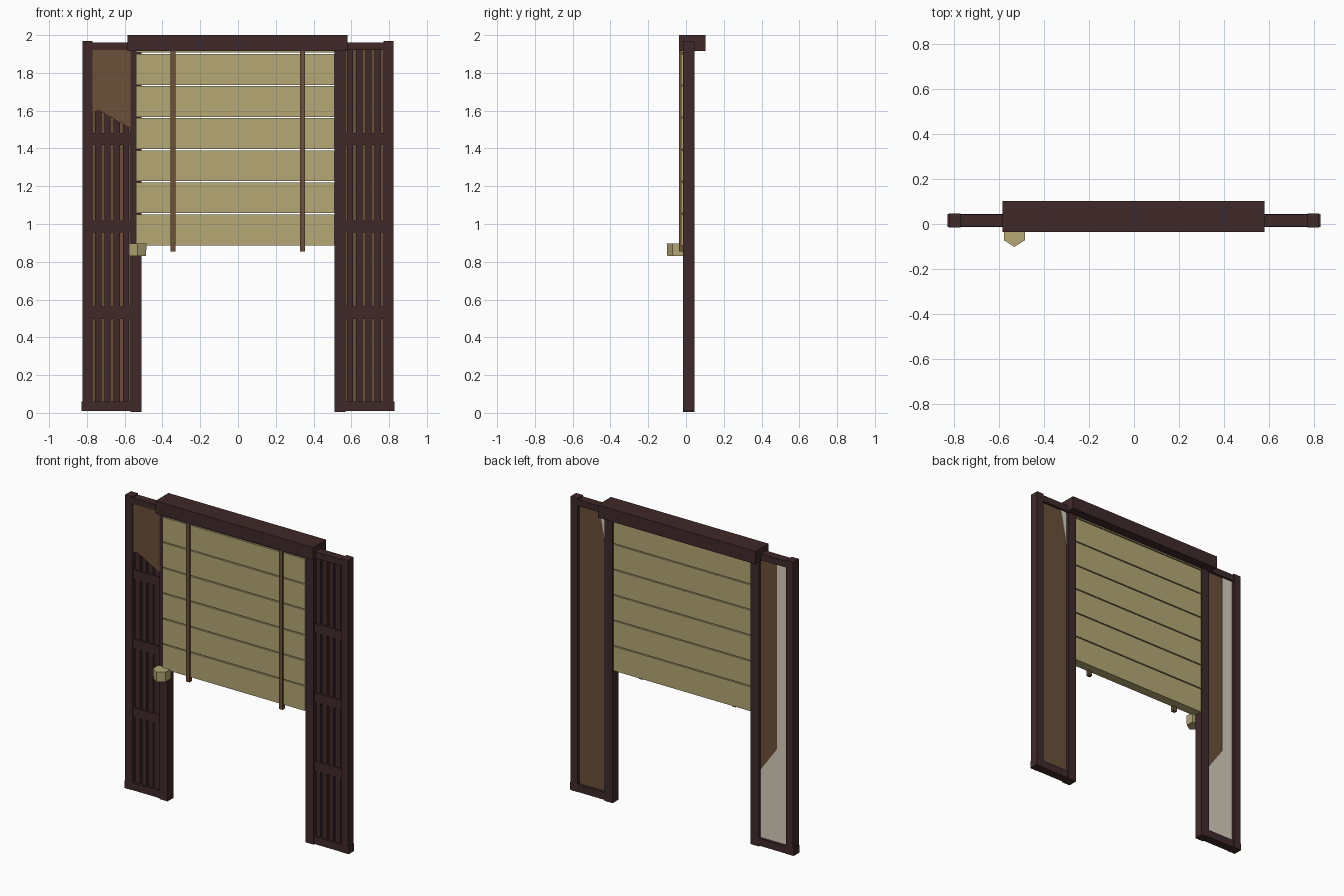
import bpy, bmesh

cube = bpy.data.objects.get("Cube")
if cube:
    bpy.data.objects.remove(cube, do_unlink=True)


def material(name, rgb):
    m = bpy.data.materials.new(name)
    m.use_nodes = True
    colour = (*rgb, 1)
    m.diffuse_color = colour
    bsdf = next(n for n in m.node_tree.nodes if n.type == 'BSDF_PRINCIPLED')
    bsdf.inputs["Base Color"].default_value = colour
    bsdf.inputs["Roughness"].default_value = 0.8
    return m


DARK = material("dark_wood", (0.051, 0.022, 0.023))
BROWN = material("brown_wood", (0.145, 0.081, 0.042))
TAN = material("tan_slats", (0.46, 0.39, 0.175))
PAPER = material("pale_paper", (0.67, 0.61, 0.50))


def finish(name, bm, mat):
    bmesh.ops.recalc_face_normals(bm, faces=bm.faces)
    mesh = bpy.data.meshes.new(name)
    bm.to_mesh(mesh)
    bm.free()
    mesh.materials.append(mat)
    obj = bpy.data.objects.new(name, mesh)
    bpy.context.collection.objects.link(obj)
    return obj


def box(name, x, y, z, mat):
    """Box from (low, high) ranges on each axis."""
    bm = bmesh.new()
    bmesh.ops.create_cube(bm, size=1)
    for v in bm.verts:
        for i, (a, b) in enumerate((x, y, z)):
            v.co[i] = max(a, b) if v.co[i] > 0 else min(a, b)
    return finish(name, bm, mat)


def plate(name, outline, y, mat):
    """Thin upright plate from an (x, z) outline."""
    bm = bmesh.new()
    face = bm.faces.new([bm.verts.new((px, y[0], pz)) for px, pz in outline])
    ext = bmesh.ops.extrude_face_region(bm, geom=[face])["geom"]
    for v in ext:
        if isinstance(v, bmesh.types.BMVert):
            v.co.y = y[1]
    return finish(name, bm, mat)


DEPTH = (-0.015, 0.046)
IN, OUT = 0.57, 0.77          # opening of each side panel
LOW, HIGH = 0.06, 1.92

# Side panels: frame, cross rails, lattice and backing sheet
for side, s in (("left", 1), ("right", -1)):
    box(f"{side}_outer_post", (s * OUT, s * 0.823), DEPTH, (0.01, 1.97), DARK)
    box(f"{side}_inner_post", (s * 0.51, s * IN), DEPTH, (0.005, 1.95), DARK)
    box(f"{side}_top_rail", (s * 0.55, s * 0.82), (-0.012, 0.043), (HIGH, 1.962), DARK)
    box(f"{side}_bottom_rail", (s * 0.515, s * 0.828), (-0.013, 0.044), (0.01, LOW), DARK)
    for i, z in enumerate((0.53, 0.987, 1.45)):
        box(f"{side}_cross_rail_{i + 1}", (s * IN, s * OUT), (-0.008, 0.014),
            (z - 0.032, z + 0.032), DARK)
    pitch, bar = 0.049, 0.034
    for i in range(4):
        x = IN + 0.006 + i * pitch
        box(f"{side}_lattice_bar_{i + 1}", (s * x, s * (x + bar)), (-0.002, 0.014),
            (LOW, HIGH), DARK)
    box(f"{side}_backing_sheet", (s * IN, s * OUT), (0.014, 0.026), (LOW, HIGH), BROWN)

# Pale paper showing on the back of the panels
PAPER_Y = (0.026, 0.029)
plate("left_paper_corner", [(IN, HIGH), (0.617, HIGH), (IN, 1.69)], PAPER_Y, PAPER)
plate("right_paper", [(-OUT, LOW), (-IN, LOW), (-IN, 0.51), (-0.692, 0.68),
                      (-0.692, HIGH), (-OUT, HIGH)], PAPER_Y, PAPER)
# Sheet covering the top front of the right panel
plate("right_front_sheet", [(-OUT, HIGH), (-IN, HIGH), (-IN, 1.51), (-0.74, 1.605),
                            (-OUT, 1.59)], (-0.009, -0.003), BROWN)

# Header beam
box("header_beam", (-0.585, 0.58), (-0.036, 0.102), (1.915, 2.0), DARK)

# Raised shutter slats, level with the back of the posts
for i in range(7):
    z = 0.887 + i * 0.17
    box(f"shutter_slat_{i + 1}", (-0.54, 0.512), (-0.026, 0.038),
        (z, min(z + 0.163, 1.93)), TAN)

# Vertical battens over the shutter
for name, x in (("right_batten", -0.345), ("left_batten", 0.342)):
    box(name, (x - 0.013, x + 0.013), (-0.036, -0.012), (0.855, 1.93), BROWN)

# Five-sided latch block
bm = bmesh.new()
shape = [(-0.578, -0.015), (-0.578, -0.072), (-0.532, -0.102), (-0.485, -0.072), (-0.485, -0.015)]
rings = []
for z, k in ((0.83, 0.97), (0.897, 1.0)):
    rings.append([bm.verts.new((-0.532 + (x + 0.532) * k, y * k, z)) for x, y in shape])
for ring in rings:
    bm.faces.new(ring)
for i in range(5):
    j = (i + 1) % 5
    bm.faces.new((rings[0][i], rings[0][j], rings[1][j], rings[1][i]))
finish("latch_block", bm, TAN)
